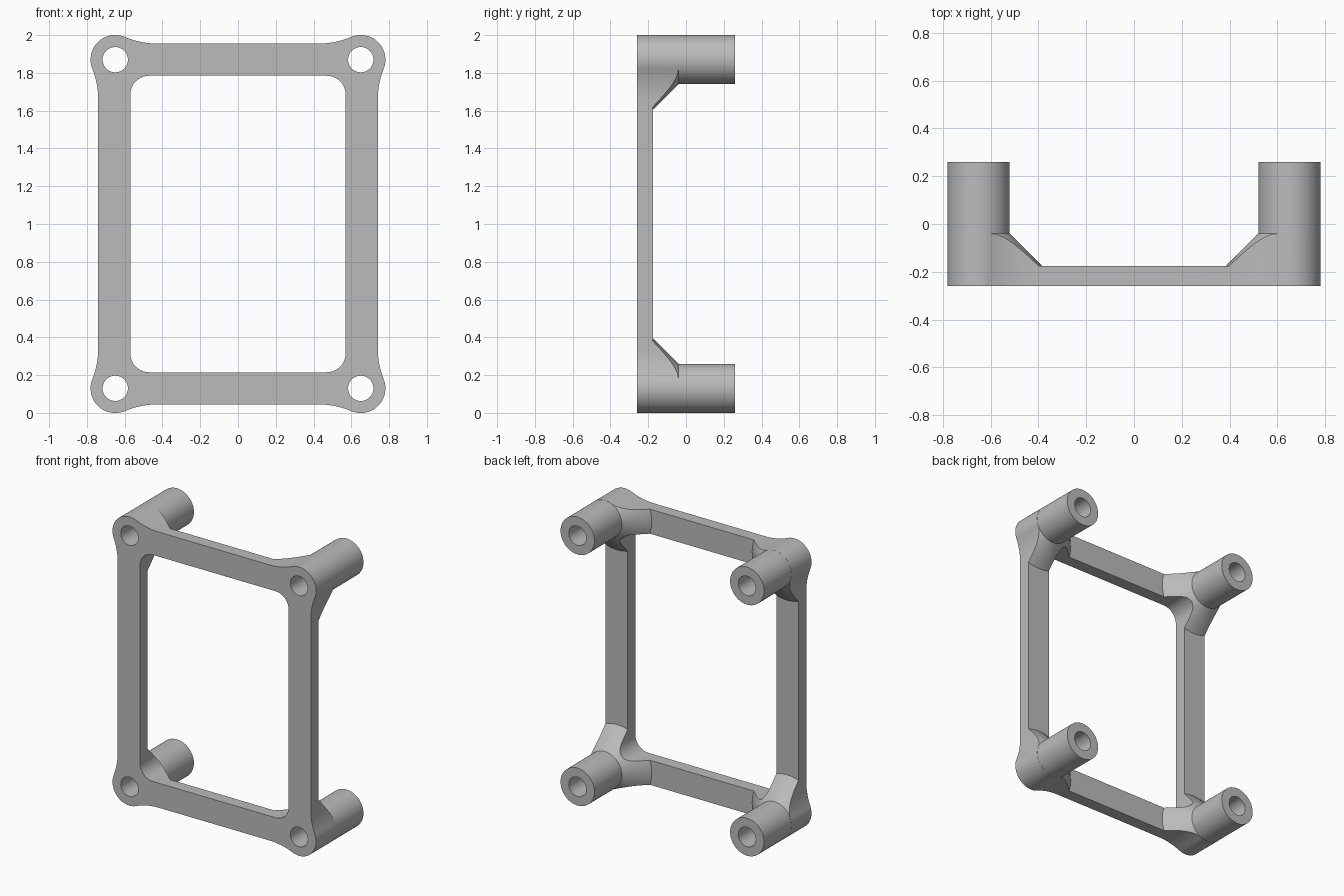
import bpy, bmesh
from math import sin, cos, pi, atan2, sqrt

if "Cube" in bpy.data.objects:
    bpy.data.objects.remove(bpy.data.objects["Cube"])

FRONT, BACK = -0.26, 0.26        # depth range
SHELF, COLLAR = -0.175, -0.04    # back of the frame, top of the flares
PX, PZ, PR = 0.65, 0.87, 0.13    # post centre (from middle) and radius
HOLE = 0.067
OX, OZ = 0.74, 0.955             # outer half sizes of the frame
IX, IZ, IR = 0.57, 0.785, 0.10   # opening half sizes and corner radius
FR = 0.45                        # blend radius between posts and bars

grey = bpy.data.materials.new("plain_grey")
grey.use_nodes = True
colour = (0.5, 0.5, 0.5, 1)
grey.diffuse_color = colour
grey.node_tree.nodes["Principled BSDF"].inputs["Base Color"].default_value = colour


def arc(cx, cz, r, a, b, n):
    return [(cx + r * cos(a + (b - a) * i / n), cz + r * sin(a + (b - a) * i / n))
            for i in range(n + 1)]


def finish(name, bm):
    bmesh.ops.recalc_face_normals(bm, faces=bm.faces)
    mesh = bpy.data.meshes.new(name)
    bm.to_mesh(mesh)
    bm.free()
    mesh.materials.append(grey)
    ob = bpy.data.objects.new(name, mesh)
    bpy.context.collection.objects.link(ob)
    return ob


def prism(name, pts, y0, y1):
    bm = bmesh.new()
    face = bm.faces.new([bm.verts.new((x, y0, z + 1)) for x, z in pts])
    ext = bmesh.ops.extrude_face_region(bm, geom=[face])["geom"]
    verts = [v for v in ext if isinstance(v, bmesh.types.BMVert)]
    bmesh.ops.translate(bm, verts=verts, vec=(0, y1 - y0, 0))
    return finish(name, bm)


def turned(name, profile, cx, cz, n=64):
    """Closed solid turned about a y axis from (radius, y) pairs."""
    bm = bmesh.new()
    rings = [[bm.verts.new((x, y, z + 1)) for x, z in arc(cx, cz, r, 0, 2 * pi, n)[:-1]]
             for r, y in profile]
    for a, b in zip(rings, rings[1:]):
        for i in range(n):
            j = (i + 1) % n
            bm.faces.new((a[i], a[j], b[j], b[i]))
    bm.faces.new(rings[0])
    bm.faces.new(rings[-1])
    return finish(name, bm)


def combine(target, tool, operation):
    mod = target.modifiers.new("combine", "BOOLEAN")
    mod.operation, mod.solver, mod.object = operation, "EXACT", tool
    bpy.context.view_layer.update()
    graph = bpy.context.evaluated_depsgraph_get()
    mesh = bpy.data.meshes.new_from_object(target.evaluated_get(graph))
    target.modifiers.clear()
    target.data = mesh
    bpy.data.objects.remove(tool)


def four_way(quarter):
    """Repeat a counter-clockwise +x +z outline in all quadrants."""
    half = quarter + [(-x, z) for x, z in reversed(quarter)]
    return half + [(-x, -z) for x, z in half]


# Outer outline: rounded corners blended into the straight bars
r = PR + 0.0005
dz = sqrt((FR + r) ** 2 - (FR + OX - PX) ** 2)
dx = sqrt((FR + r) ** 2 - (FR + OZ - PZ) ** 2)
a1 = atan2(-dz, FR + OX - PX)
a2 = atan2(FR + OZ - PZ, -dx)
outer = (arc(OX + FR, PZ - dz, FR, pi, pi + a1, 10)
         + arc(PX, PZ, r, a1, a2, 36)[1:-1]
         + arc(PX - dx, OZ + FR, FR, pi + a2, 1.5 * pi, 10))
frame = prism("mounting_frame", four_way(outer), FRONT, BACK + 0.1)

# Rounded rectangular opening
inner = arc(IX - IR, IZ - IR, IR, 0, pi / 2, 12)
combine(frame, prism("opening_cutter", four_way(inner), FRONT - 0.1, BACK + 0.2), "DIFFERENCE")

# Depth body: flat back plus a flared post at each corner
body = prism("depth_body", four_way([(1, 1.2)]), FRONT - 0.1, SHELF)
corners = [(sx * PX, sz * PZ) for sx in (-1, 1) for sz in (-1, 1)]
base = FRONT - 0.03
flared = [(PR + COLLAR - base, base), (PR, COLLAR), (PR, BACK)]
for cx, cz in corners:
    combine(body, turned("flared_post", flared, cx, cz), "UNION")
combine(frame, body, "INTERSECT")

# Through holes in the posts
for cx, cz in corners:
    combine(frame, turned("hole_cutter", [(HOLE, FRONT - 0.2), (HOLE, BACK + 0.2)], cx, cz, 48),
            "DIFFERENCE")

bpy.ops.object.select_all(action="DESELECT")
frame.select_set(True)
bpy.context.view_layer.objects.active = frame
bpy.ops.object.shade_smooth_by_angle(angle=pi / 7)
